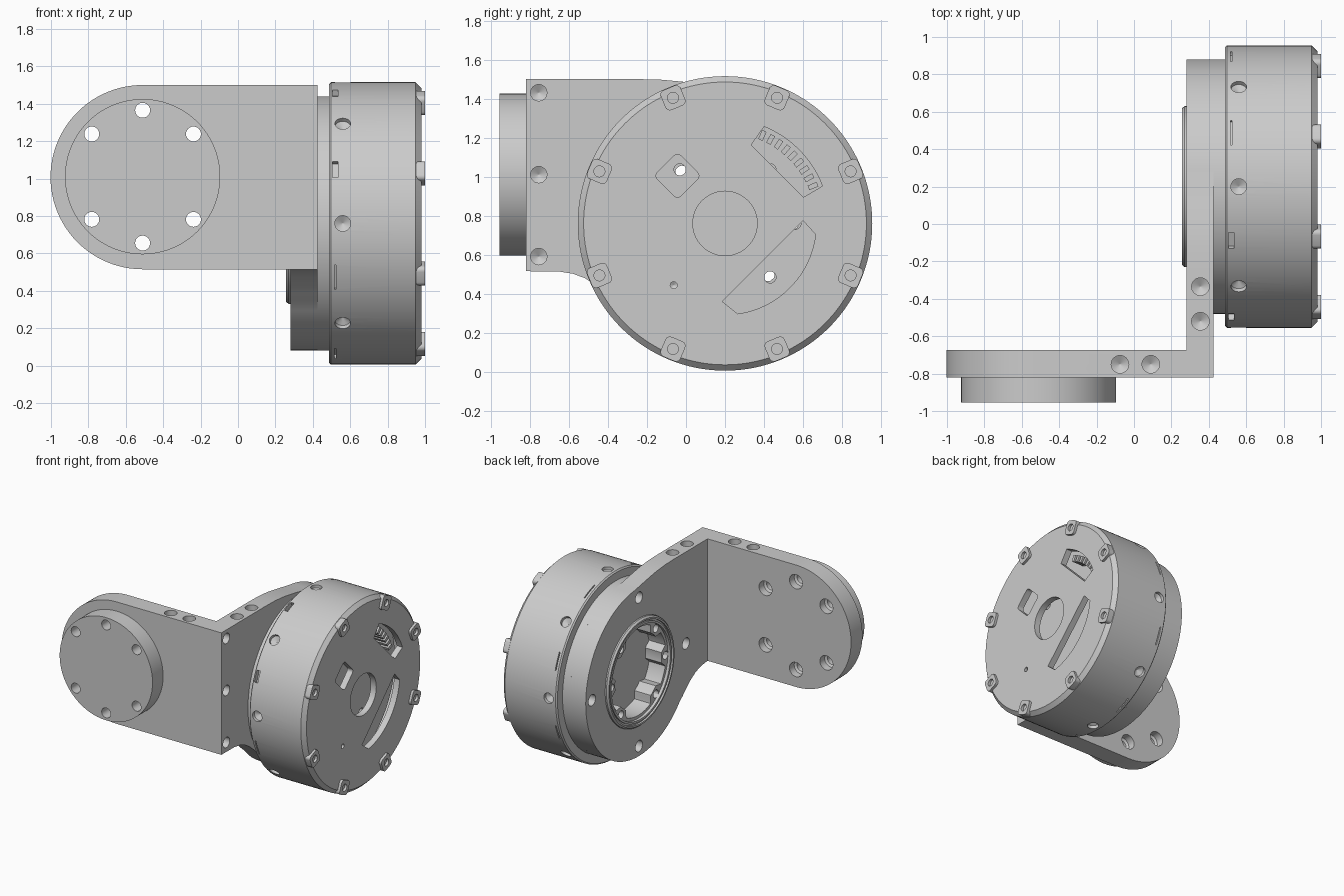
import bpy, bmesh, math
from mathutils import Vector, Matrix

if "Cube" in bpy.data.objects:
    bpy.data.objects.remove(bpy.data.objects["Cube"])

CY, CZ = 0.2, 0.76                      # motor axis (along x)
AX, AZ = -0.51, 1.01                    # arm boss axis (along y)
BOLTS = [math.radians(a) for a in (0, 50, 130, 180, 230, 310)]
FRAME = {'X': lambda u, v, w: Vector((w, u, v)),
         'Y': lambda u, v, w: Vector((v, w, u)),
         'Z': lambda u, v, w: Vector((u, v, w))}


def arc(cx, cy, r, a0, a1, n):
    return [(cx + r * math.cos(math.radians(a0 + (a1 - a0) * i / n)),
             cy + r * math.sin(math.radians(a0 + (a1 - a0) * i / n))) for i in range(n + 1)]


def rounded(cx, cy, hx, hy, r, turn=0):
    pts = []
    for sx, sy, a in ((1, 1, 0), (-1, 1, 90), (-1, -1, 180), (1, -1, 270)):
        pts += arc(sx * (hx - r), sy * (hy - r), r, a, a + 90, 5)
    c, s = math.cos(turn), math.sin(turn)
    return [(cx + x * c - y * s, cy + x * s + y * c) for x, y in pts]


def prism(bm, axis, pts, lo, hi):
    f = FRAME[axis]
    a = [bm.verts.new(f(u, v, lo)) for u, v in pts]
    b = [bm.verts.new(f(u, v, hi)) for u, v in pts]
    bm.faces.new(a[::-1])
    bm.faces.new(b)
    for i in range(len(a)):
        j = (i + 1) % len(a)
        bm.faces.new((a[i], a[j], b[j], b[i]))


def lathe(bm, profile, closed=True, n=128, inner=None):
    """Turn (radius, x) points about the motor axis; inner(angle) may reshape radius 0."""
    rings = []
    for r, x in profile:
        ring = []
        for i in range(n):
            t = math.tau * i / n
            q = inner(t) if inner and r == 0 else r
            ring.append(bm.verts.new((x, CY + q * math.cos(t), CZ + q * math.sin(t))))
        rings.append(ring)
    pairs = list(zip(rings, rings[1:]))
    if closed:
        pairs.append((rings[-1], rings[0]))
    else:
        bm.faces.new(rings[0])
        bm.faces.new(rings[-1])
    for a, b in pairs:
        for i in range(n):
            j = (i + 1) % n
            bm.faces.new((a[i], a[j], b[j], b[i]))


def drill(bm, p, d, r, depth, n=24):
    """Drill bit with a conical tip; d points out of the surface."""
    rot = Vector(d).to_track_quat('Z', 'Y').to_matrix()
    rings = [[bm.verts.new(Vector(p) + rot @ Vector((q * math.cos(math.tau * i / n),
              q * math.sin(math.tau * i / n), h))) for i in range(n)]
             for q, h in ((r, 0.03), (r, -depth), (r * 0.03, -depth - r * 0.55))]
    bm.faces.new(rings[0])
    bm.faces.new(rings[2][::-1])
    for a, b in zip(rings, rings[1:]):
        for i in range(n):
            j = (i + 1) % n
            bm.faces.new((a[i], b[i], b[j], a[j]))


def polar(r, t, x):
    return (x, CY + r * math.cos(t), CZ + r * math.sin(t))


def add(name, bm, *cutters):
    def obj(b, label):
        bmesh.ops.recalc_face_normals(b, faces=b.faces)
        me = bpy.data.meshes.new(label)
        b.to_mesh(me)
        b.free()
        o = bpy.data.objects.new(label, me)
        bpy.context.collection.objects.link(o)
        return o
    o = obj(bm, name)
    tools = []
    for c in cutters:
        t = obj(c, name + "_cutter")
        t.hide_render = True
        tools.append(t)
        m = o.modifiers.new("cut", 'BOOLEAN')
        m.operation, m.solver, m.object = 'DIFFERENCE', 'EXACT', t
    if tools:
        dg = bpy.context.evaluated_depsgraph_get()
        me = bpy.data.meshes.new_from_object(o.evaluated_get(dg))
        o.modifiers.clear()
        o.data = me
        for t in tools:
            bpy.data.objects.remove(t)
    bpy.ops.object.select_all(action='DESELECT')
    o.select_set(True)
    bpy.context.view_layer.objects.active = o
    bpy.ops.object.shade_smooth_by_angle(angle=math.radians(25))
    return o


# Arm plate with round end, counterbored bolt holes and top tapped holes
bm, cut, bore = bmesh.new(), bmesh.new(), bmesh.new()
prism(bm, 'Y', [(1.5, 0.28), (0.515, 0.28)] + arc(AZ - 0.0025, AX, 0.4925, 180, 360, 48)[0:], -0.82, -0.675)
for t in BOLTS:
    z, x = AZ + 0.355 * math.cos(t), AX + 0.355 * math.sin(t)
    drill(cut, (x, -0.675, z), (0, 1, 0), 0.04, 0.25)
    drill(bore, (x, -0.675, z), (0, 1, 0), 0.058, 0.06)
for x in (-0.075, 0.09):
    drill(cut, (x, -0.75, 1.5), (0, 0, 1), 0.047, 0.12)
add("arm_plate", bm, cut, bore)

# Round boss on the front of the arm
bm, cut = bmesh.new(), bmesh.new()
prism(bm, 'Y', arc(AZ, AX, 0.415, 0, 360, 96)[:-1], -0.955, -0.82)
for t in BOLTS:
    drill(cut, (AX + 0.355 * math.sin(t), -0.955, AZ + 0.355 * math.cos(t)), (0, -1, 0), 0.04, 0.25)
add("arm_boss", bm, cut)

# Motor mounting plate, blending from the arm into a disc
bm, cut = bmesh.new(), bmesh.new()
outline = [(-0.82, 0.515), (-0.65, 0.513), (-0.58, 0.502), (-0.52, 0.48), (-0.46, 0.443),
           (-0.40, 0.393), (-0.355, 0.35)]
outline += arc(CY, CZ, 0.68, 220, 445, 72)
outline += [(0.1, 1.467), (-0.02, 1.487), (-0.13, 1.497), (-0.25, 1.5), (-0.82, 1.5)]
prism(bm, 'X', outline, 0.28, 0.425)
prism(cut, 'X', arc(CY, CZ, 0.432, 0, 360, 96)[:-1], 0.2, 0.5)
for k in range(4):
    drill(cut, polar(0.6, k * math.pi / 2, 0.28), (-1, 0, 0), 0.045, 0.09)
for z in (1.43, 1.01, 0.59):
    drill(cut, (0.425, -0.755, z), (1, 0, 0), 0.042, 0.09)
for y in (-0.335, -0.52):
    drill(cut, (0.355, y, 1.5), (0, 0, 1), 0.047, 0.12)
add("mounting_plate", bm, cut)

# Motor housing: hollow cup with cap windows, side screw holes and rim slots
bm, cut, slots = bmesh.new(), bmesh.new(), bmesh.new()
lathe(bm, [(0.165, 0.98), (0.725, 0.98), (0.755, 0.95), (0.755, 0.497), (0.745, 0.487),
           (0.68, 0.487), (0.68, 0.425), (0.45, 0.425), (0.45, 0.50), (0.70, 0.50),
           (0.70, 0.93), (0.165, 0.93)])
a = math.radians(135)
prism(cut, 'X', rounded(CY + 0.345 * math.cos(a), CZ + 0.345 * math.sin(a), 0.085, 0.085, 0.025, a), 0.9, 1.05)
for r, a0, a1, ri, b0, b1 in ((0.535, 21, 68, 0.425, 18.5, 71.5), (0.468, -82, -7, 0.40, -92, 2)):
    prism(cut, 'X', arc(CY, CZ, r, a0, a1, 24) + arc(CY, CZ, ri, b1, b0, 1), 0.9, 1.05)
drill(cut, (0.98, -0.063, 0.443), (1, 0, 0), 0.018, 0.03)
for k in range(8):
    t = k * math.pi / 4
    d = (0, math.cos(t), math.sin(t))
    drill(cut, polar(0.755, t, 0.56), d, 0.042, 0.025)
    s = t + math.pi / 8
    size = (0.03, 0.05, 0.09) if k in (2, 3) else (0.008, 0.03, 0.14)
    bmesh.ops.create_cube(slots, size=1, matrix=Matrix.Translation(polar(0.745, s, 0.52))
                          @ Matrix.Rotation(s, 4, 'X') @ Matrix.Diagonal((*size, 1)))
add("motor_housing", bm, cut, slots)

# Screw pads around the cap rim
bm, cut = bmesh.new(), bmesh.new()
for k in range(8):
    t = math.pi / 8 + k * math.pi / 4
    y, z = CY + 0.697 * math.cos(t), CZ + 0.697 * math.sin(t)
    prism(bm, 'X', rounded(y, z, 0.055, 0.055, 0.025, t), 0.93, 1.0)
    drill(cut, (1.0, y, z), (1, 0, 0), 0.028, 0.02)
add("cap_screw_pads", bm, cut)

# Inner core seen through the windows, with through bolt holes
bm, cut = bmesh.new(), bmesh.new()
lathe(bm, [(0.44, 0.43), (0.44, 0.52), (0.66, 0.52), (0.66, 0.80)], closed=False)
for t in BOLTS:
    drill(cut, polar(0.36, t, 0.80), (1, 0, 0), 0.03, 0.42)
add("motor_core", bm, cut)

# Cooling fins behind the curved window
bm = bmesh.new()
for k in range(9):
    t = math.radians(23 + k * 5.5)
    bmesh.ops.create_cube(bm, size=1, matrix=Matrix.Translation(polar(0.49, t, 0.85))
                          @ Matrix.Rotation(t, 4, 'X') @ Matrix.Diagonal((0.11, 0.05, 0.025, 1)))
add("cooling_fins", bm)

# Output ring with stepped seals on the back of the motor
bm = bmesh.new()
lathe(bm, [(0.43, 0.44), (0.43, 0.27), (0.418, 0.256), (0.405, 0.256), (0.405, 0.272),
           (0.392, 0.272), (0.392, 0.262), (0.375, 0.262), (0.375, 0.44)])
add("output_ring", bm)


# Lobed bolt flange inside the output ring
def lobed(t):
    off = min(abs((t - b + math.pi) % math.tau - math.pi) for b in BOLTS)
    k = min(1, max(0, (0.24 - off) / 0.09))
    return 0.352 - 0.055 * k


bm, cut = bmesh.new(), bmesh.new()
lathe(bm, [(0.38, 0.285), (0.38, 0.435), (0, 0.435), (0, 0.285)], n=180, inner=lobed)
for t in BOLTS:
    drill(cut, polar(0.345, t, 0.285), (-1, 0, 0), 0.032, 0.2)
add("output_flange", bm, cut)
